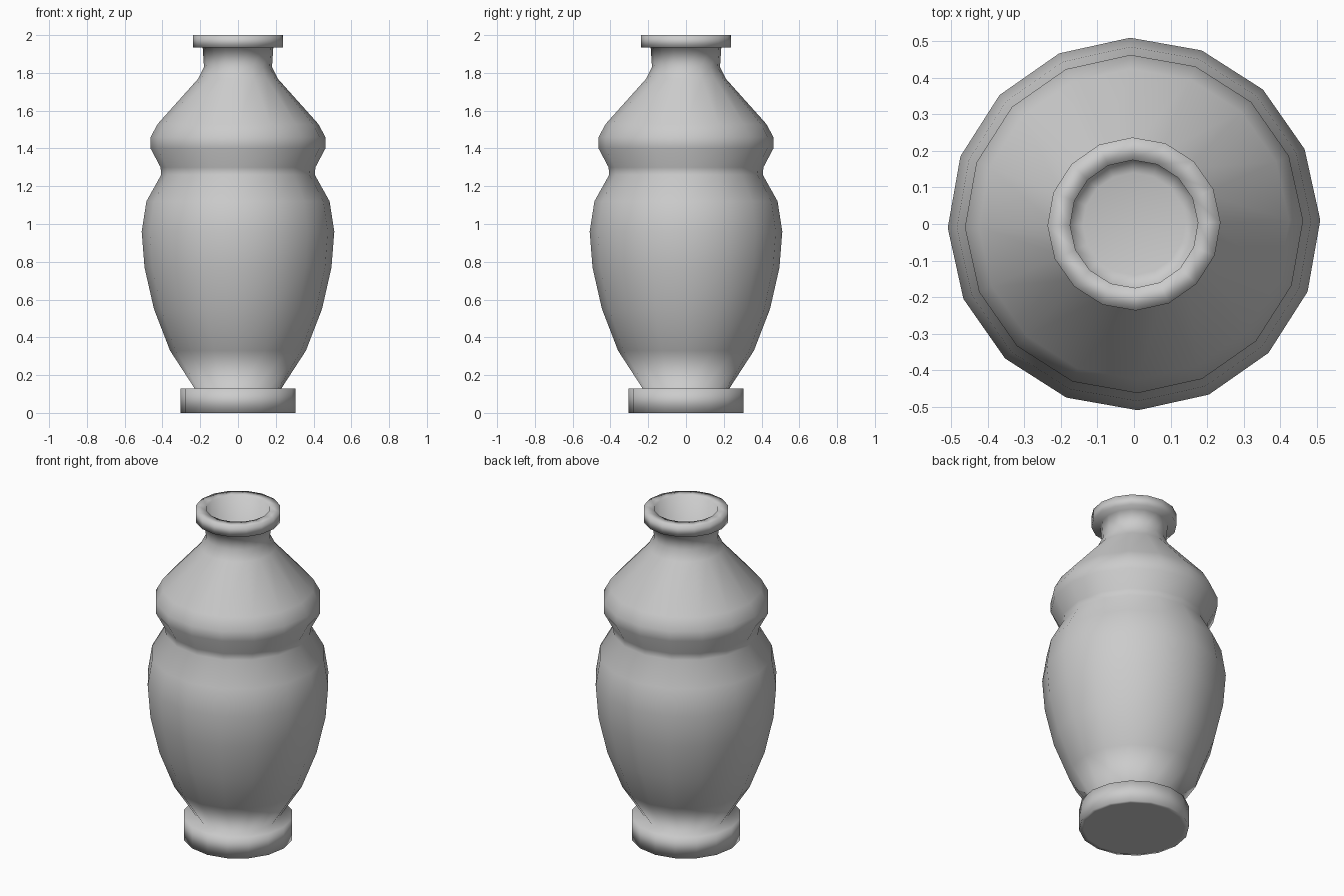
import bpy, bmesh
from math import cos, sin, pi, radians

if "Cube" in bpy.data.objects:
    bpy.data.objects.remove(bpy.data.objects["Cube"])

SIDES = 16
TURN = radians(1.2)

# Half profile (radius, height), from the underside up and into the mouth
profile = [
    (0.28, 0.0), (0.305, 0.0), (0.305, 0.13), (0.23, 0.13),          # foot
    (0.36, 0.33), (0.445, 0.55), (0.495, 0.77), (0.51, 0.96),        # belly
    (0.485, 1.12), (0.407, 1.26), (0.41, 1.30),                      # groove
    (0.463, 1.40), (0.463, 1.46), (0.425, 1.53),                     # shoulder
    (0.21, 1.77), (0.18, 1.83), (0.187, 1.935),                      # neck
    (0.237, 1.935), (0.237, 2.0), (0.175, 2.0),                      # rim
    (0.175, 1.85), (0.14, 1.84),                                     # mouth
]

bm = bmesh.new()
rings = []
for r, z in profile:
    angles = [TURN + 2 * pi * i / SIDES for i in range(SIDES)]
    rings.append([bm.verts.new((r * cos(a), r * sin(a), z)) for a in angles])

# Lathe walls
for low, high in zip(rings, rings[1:]):
    for i in range(SIDES):
        j = (i + 1) % SIDES
        bm.faces.new((low[i], low[j], high[j], high[i]))

# Underside and mouth floor
bm.faces.new(rings[0][::-1])
bm.faces.new(rings[-1])
bmesh.ops.recalc_face_normals(bm, faces=bm.faces[:])
for f in bm.faces:
    f.smooth = True

mesh = bpy.data.meshes.new("vase")
bm.to_mesh(mesh)
bm.free()
vase = bpy.data.objects.new("vase", mesh)
bpy.context.collection.objects.link(vase)
